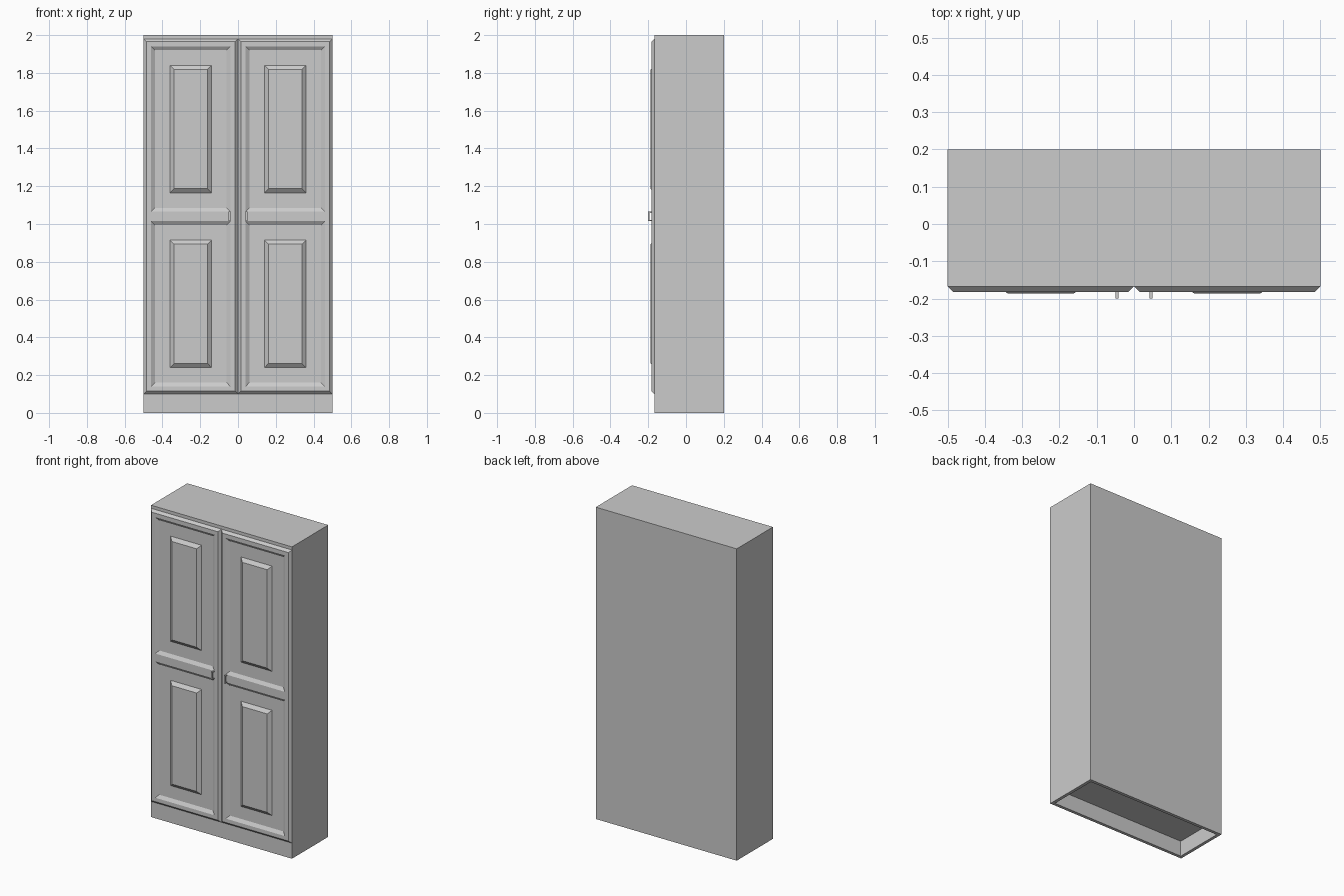
import bpy, bmesh
from mathutils import Vector

if "Cube" in bpy.data.objects:
    bpy.data.objects.remove(bpy.data.objects["Cube"])

BODY_Y = -0.167   # front of the carcass
DOOR_T = 0.015    # door thickness and edge chamfer


def add_object(name, bm, mirror=False):
    mesh = bpy.data.meshes.new(name)
    bm.to_mesh(mesh)
    bm.free()
    ob = bpy.data.objects.new(name, mesh)
    bpy.context.collection.objects.link(ob)
    if mirror:
        mod = ob.modifiers.new("Mirror", 'MIRROR')
        mod.use_mirror_merge = False
    return ob


def add_box(bm, lo, hi):
    lo, hi = Vector(lo), Vector(hi)
    verts = bmesh.ops.create_cube(bm, size=1)["verts"]
    for v in verts:
        v.co = (lo + hi) / 2 + v.co * (hi - lo)


def inset(bm, faces, thickness, depth=0.0):
    bm.normal_update()
    bmesh.ops.inset_individual(bm, faces=faces, thickness=thickness,
                               depth=depth, use_even_offset=True)


# Carcass: one box with a hollow plinth underneath
bm = bmesh.new()
add_box(bm, (-0.5, BODY_Y, 0), (0.5, 0.2, 2))
bm.normal_update()
bottom = min(bm.faces, key=lambda f: f.calc_center_median().z)
inset(bm, [bottom], 0.02)
walls = bmesh.ops.extrude_discrete_faces(bm, faces=[bottom])["faces"]
bmesh.ops.translate(bm, verts=walls[0].verts[:], vec=(0, 0, 0.1))
add_object("carcass", bm)

# Doors: chamfered slab, split in two, each half a recess with a raised panel
bm = bmesh.new()
corners = [(0, 0.1), (0.5, 0.1), (0.5, 1.98), (0, 1.98)]
front = bm.faces.new([bm.verts.new((x, BODY_Y, z)) for x, z in corners])
inset(bm, [front], DOOR_T, DOOR_T)
bmesh.ops.bisect_plane(bm, geom=[front] + front.edges[:] + front.verts[:],
                       plane_co=(0, 0, 1.04), plane_no=(0, 0, 1))
bm.normal_update()
halves = [f for f in bm.faces if f.normal.y < -0.99]
inset(bm, halves, 0.025)            # frame
inset(bm, halves, 0.02, -0.013)     # sloped recess edge
inset(bm, halves, 0.08)             # recess floor
inset(bm, halves, 0.022, 0.018)     # raised centre panel
add_object("doors", bm, mirror=True)

# Handles: a thin upright bar on two short posts
bm = bmesh.new()
x0, x1, y_door = 0.041, 0.05, BODY_Y - DOOR_T
add_box(bm, (x0, -0.2, 1.015), (x1, -0.194, 1.065))
for z in (1.015, 1.059):
    add_box(bm, (x0, -0.194, z), (x1, y_door, z + 0.006))
add_object("handles", bm, mirror=True)
